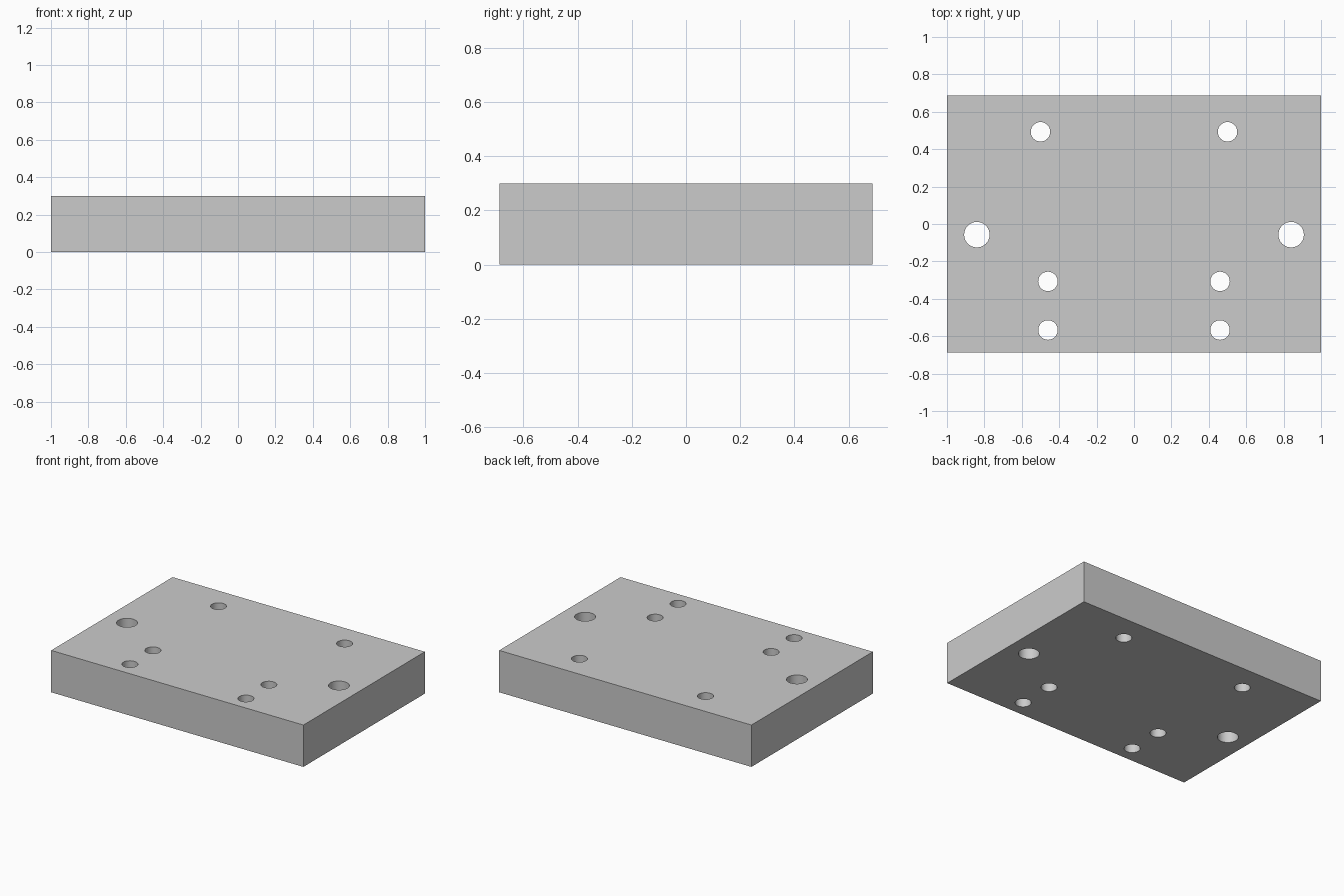
import bpy, bmesh, math
from mathutils import Matrix

if "Cube" in bpy.data.objects:
    bpy.data.objects.remove(bpy.data.objects["Cube"])

WIDTH, DEPTH, HEIGHT = 2.0, 1.375, 0.3
# hole pairs mirrored across x: (x, y, radius)
HOLES = [(0.50, 0.493, 0.052), (0.84, -0.057, 0.068),
         (0.46, -0.307, 0.052), (0.46, -0.567, 0.052)]


def make_object(name, bm):
    mesh = bpy.data.meshes.new(name)
    bm.to_mesh(mesh)
    bm.free()
    obj = bpy.data.objects.new(name, mesh)
    bpy.context.collection.objects.link(obj)
    return obj


# rectangular plate
bm = bmesh.new()
bmesh.ops.create_cube(bm, size=1, matrix=Matrix.Translation((0, 0, HEIGHT / 2))
                      @ Matrix.Diagonal((WIDTH, DEPTH, HEIGHT, 1)))
plate = make_object("mounting_plate", bm)

# through-hole cutters, left and right
bm = bmesh.new()
for x, y, r in HOLES:
    for side in (-1, 1):
        bmesh.ops.create_cone(bm, cap_ends=True, segments=48, radius1=r, radius2=r,
                              depth=HEIGHT * 2,
                              matrix=Matrix.Translation((side * x, y, HEIGHT / 2)))
cutter = make_object("hole_cutter", bm)
cutter.hide_render = True

# drill the holes
mod = plate.modifiers.new("holes", 'BOOLEAN')
mod.operation = 'DIFFERENCE'
mod.solver = 'EXACT'
mod.object = cutter
bpy.context.view_layer.objects.active = plate
plate.select_set(True)
bpy.ops.object.modifier_apply(modifier=mod.name)
bpy.data.objects.remove(cutter)

# smooth hole walls, crisp edges
bpy.ops.object.shade_smooth_by_angle(angle=math.radians(30))
